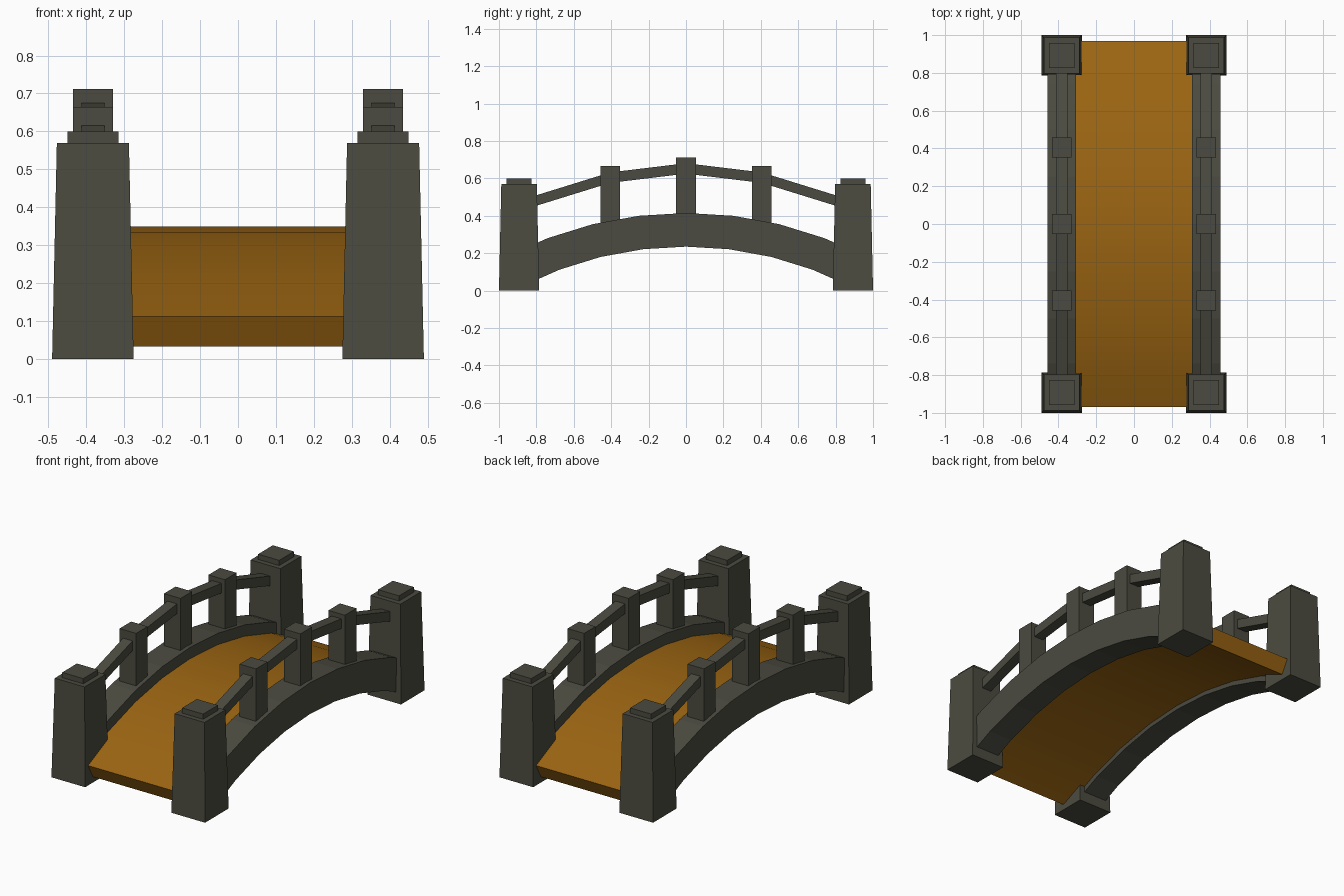
import bpy, bmesh, math

if "Cube" in bpy.data.objects:
    bpy.data.objects.remove(bpy.data.objects["Cube"])

def material(name, rgb):
    m = bpy.data.materials.new(name)
    m.diffuse_color = (*rgb, 1)
    m.use_nodes = True
    m.node_tree.nodes["Principled BSDF"].inputs["Base Color"].default_value = m.diffuse_color
    return m

STONE = material("dark stone", (0.07, 0.07, 0.052))
WOOD = material("brown wood", (0.33, 0.13, 0.006))
SIDE_X = 0.3825   # centre line of each parapet

def finish(bm, name, mat):
    bmesh.ops.recalc_face_normals(bm, faces=bm.faces)
    me = bpy.data.meshes.new(name)
    bm.to_mesh(me)
    bm.free()
    me.materials.append(mat)
    ob = bpy.data.objects.new(name, me)
    bpy.context.collection.objects.link(ob)
    return ob

def block(name, x, y, z0, z1, half0, half1):
    """Square block tapering from half0 at z0 to half1 at z1."""
    bm = bmesh.new()
    bmesh.ops.create_cube(bm, size=2)
    for v in bm.verts:
        top = v.co.z > 0
        h = half1 if top else half0
        v.co = (x + v.co.x * h, y + v.co.y * h, z1 if top else z0)
    return finish(bm, name, STONE)

def strip(name, x, half, top, bottom, mat):
    """Rectangular bar swept along matching (y, z) top and bottom lines."""
    bm = bmesh.new()
    rings = [[bm.verts.new((x + s * half, *p)) for s, p in
              ((-1, b), (1, b), (1, t), (-1, t))] for t, b in zip(top, bottom)]
    for a, b in zip(rings, rings[1:]):
        for i in range(4):
            j = (i + 1) % 4
            bm.faces.new((a[i], a[j], b[j], b[i]))
    bm.faces.new(rings[0])
    bm.faces.new(rings[-1])
    return finish(bm, name, mat)

def arc(crown, r, n=8, end=0.48):
    angles = [-end + 2 * end * i / n for i in range(n + 1)]
    return [(r * math.sin(a), crown - r * (1 - math.cos(a))) for a in angles]

# Curved walkway
deck = strip("deck", 0, 0.315, arc(0.35, 2.1), arc(0.26, 2.01), WOOD)
deck.select_set(True)
bpy.context.view_layer.objects.active = deck
bpy.ops.object.shade_smooth_by_angle(angle=math.radians(30))

RAIL = [(-0.86, 0.463), (-0.405, 0.604), (0, 0.653), (0.405, 0.604), (0.86, 0.463)]
for side, s in (("right", 1), ("left", -1)):
    x = s * SIDE_X
    # Arched side beam
    strip(f"{side}_arch", x, 0.075, arc(0.415, 2.1), arc(0.235, 1.92), STONE)
    # Handrail
    strip(f"{side}_handrail", x, 0.03, [(y, z + 0.028) for y, z in RAIL],
          [(y, z - 0.028) for y, z in RAIL], STONE)
    # Rail posts
    for i, (y, z) in enumerate(((-0.405, 0.665), (0, 0.712), (0.405, 0.665))):
        block(f"{side}_rail_post_{i + 1}", x, y, 0.30, z, 0.0525, 0.0525)
    # End pillars with caps
    for end, e in (("front", -1), ("back", 1)):
        y = e * 0.8925
        block(f"{side}_{end}_pillar", x, y, 0, 0.57, 0.1075, 0.095)
        block(f"{side}_{end}_pillar_cap", x, y, 0.56, 0.60, 0.067, 0.067)
